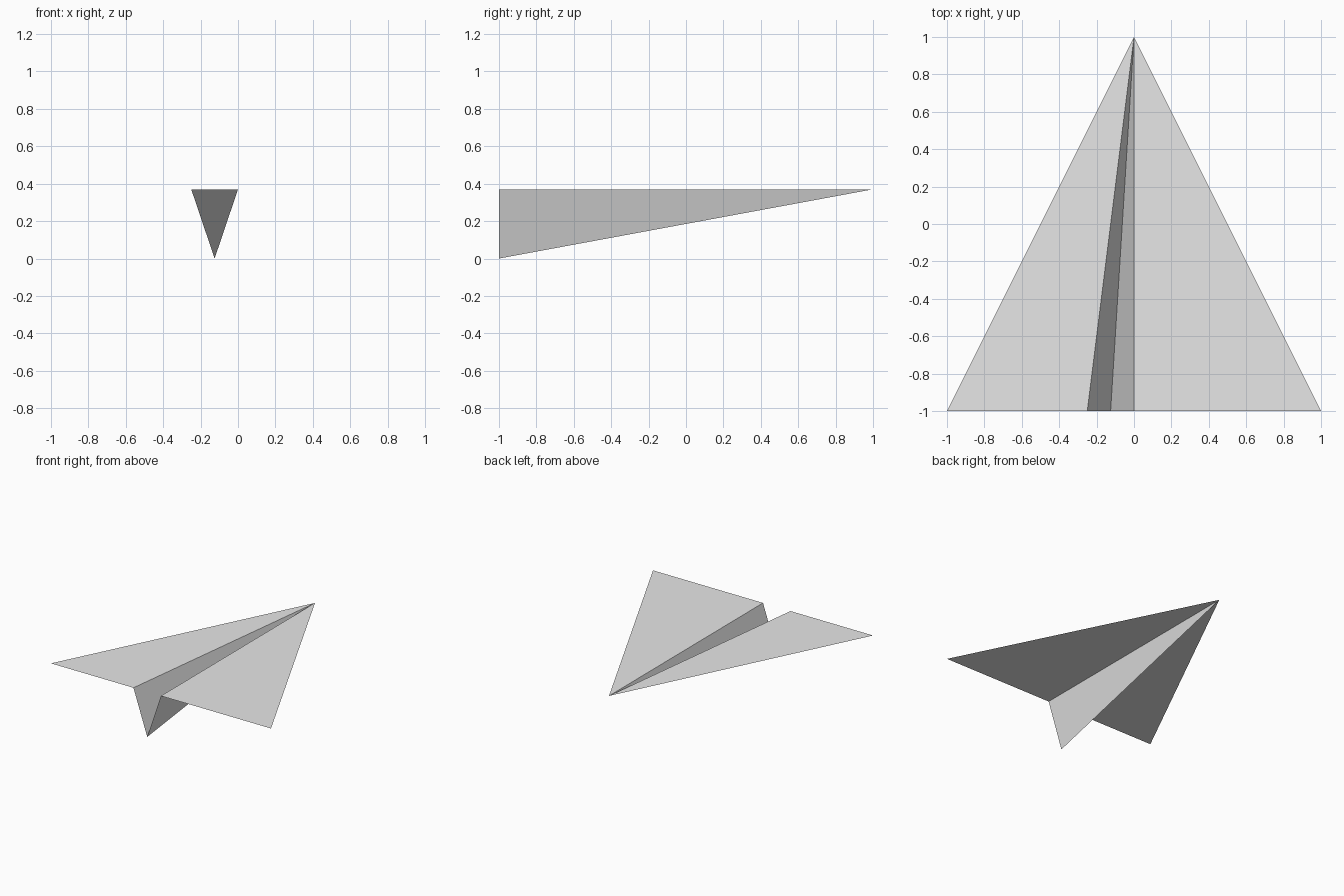
import bpy

if "Cube" in bpy.data.objects:
    bpy.data.objects.remove(bpy.data.objects["Cube"])

# Plain paper
paper = bpy.data.materials.new("light grey paper")
paper.use_nodes = True
paper.diffuse_color = (0.8, 0.8, 0.8, 1)
paper.node_tree.nodes["Principled BSDF"].inputs["Base Color"].default_value = (0.8, 0.8, 0.8, 1)

HEIGHT = 0.37
NOSE = (0, 1, HEIGHT)


def folded_sheet(name, tail):
    """Fan of flat triangles from the nose to a tail profile of (x, z) points."""
    verts = [NOSE] + [(x, -1, z) for x, z in tail]
    faces = [(0, i, i + 1) for i in range(1, len(tail))]
    mesh = bpy.data.meshes.new(name)
    mesh.from_pydata(verts, [], faces)
    mesh.materials.append(paper)
    obj = bpy.data.objects.new(name, mesh)
    bpy.context.collection.objects.link(obj)
    return obj


# Two flat wings and the open V-shaped keel fold between them
folded_sheet("right_wing", [(-1, HEIGHT), (-0.25, HEIGHT)])
folded_sheet("keel_fold", [(-0.25, HEIGHT), (-0.125, 0), (0, HEIGHT)])
folded_sheet("left_wing", [(0, HEIGHT), (1, HEIGHT)])
